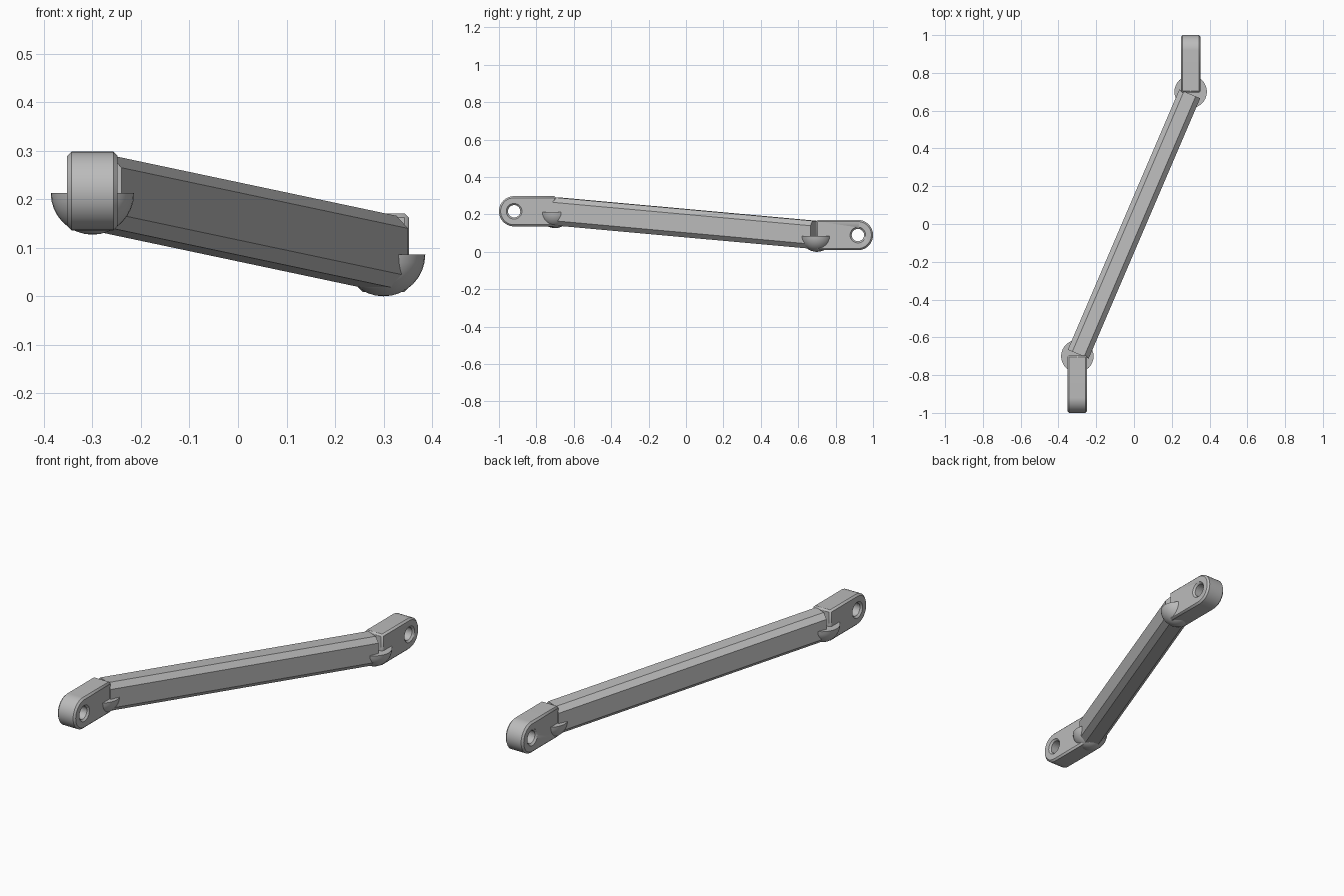
import bpy, bmesh, math
from mathutils import Vector, Matrix

if "Cube" in bpy.data.objects:
    bpy.data.objects.remove(bpy.data.objects["Cube"])

grey = bpy.data.materials.new("plain grey")
grey.use_nodes = True
colour = (0.5, 0.5, 0.5, 1)
grey.diffuse_color = colour
grey.node_tree.nodes["Principled BSDF"].inputs["Base Color"].default_value = colour

# Joint centres at either end of the bar
FRONT = Vector((-0.3, -0.7, 0.217))
BACK = Vector((0.3, 0.7, 0.09))


def add_object(name, bm):
    bmesh.ops.recalc_face_normals(bm, faces=bm.faces[:])
    mesh = bpy.data.meshes.new(name)
    bm.to_mesh(mesh)
    bm.free()
    mesh.materials.append(grey)
    obj = bpy.data.objects.new(name, mesh)
    bpy.context.collection.objects.link(obj)
    return obj


def smooth(obj):
    bpy.ops.object.select_all(action="DESELECT")
    obj.select_set(True)
    bpy.context.view_layer.objects.active = obj
    bpy.ops.object.shade_smooth_by_angle(angle=math.radians(30))


def prism(points, offset):
    bm = bmesh.new()
    face = bm.faces.new([bm.verts.new(p) for p in points])
    new = bmesh.ops.extrude_face_region(bm, geom=[face])["geom"]
    verts = [v for v in new if isinstance(v, bmesh.types.BMVert)]
    bmesh.ops.translate(bm, verts=verts, vec=offset)
    return bm


def lug(name, joint, side):
    """Flat eye with a rounded outer end, a cross hole and chamfered rims."""
    radius, half_width = 0.081, 0.052
    eye = joint + Vector((0, side * 0.219, 0))
    x = joint.x - half_width
    points = [Vector((x, joint.y - side * 0.005, eye.z + s * radius)) for s in (1, -1)]
    for i in range(33):
        a = -math.pi / 2 + math.pi * i / 32
        points.append(Vector((x, eye.y + side * radius * math.cos(a),
                              eye.z + radius * math.sin(a))))
    obj = add_object(name, prism(points, (2 * half_width, 0, 0)))

    # Cutter for the cross hole
    bm = bmesh.new()
    bmesh.ops.create_cone(bm, cap_ends=True, segments=32, radius1=0.033, radius2=0.033,
                          depth=0.3, matrix=Matrix.Translation(eye)
                          @ Matrix.Rotation(math.pi / 2, 4, "Y"))
    cutter = add_object(name + "_hole_cutter", bm)
    cutter.hide_render = True
    cutter.hide_set(True)
    hole = obj.modifiers.new("hole", "BOOLEAN")
    hole.operation, hole.solver, hole.object = "DIFFERENCE", "EXACT", cutter
    bevel = obj.modifiers.new("rim", "BEVEL")
    bevel.width, bevel.segments = 0.009, 1
    bevel.limit_method, bevel.angle_limit = "ANGLE", math.radians(60)
    smooth(obj)


def half_ball(name, joint):
    """Lower half of a ball with a flat top, under the joint."""
    bm = bmesh.new()
    bmesh.ops.create_uvsphere(bm, u_segments=32, v_segments=16, radius=0.086)
    cut = bmesh.ops.bisect_plane(bm, geom=bm.verts[:] + bm.edges[:] + bm.faces[:],
                                 plane_co=(0, 0, 0), plane_no=(0, 0, 1), clear_outer=True)
    rim = [g for g in cut["geom_cut"] if isinstance(g, bmesh.types.BMEdge)]
    bmesh.ops.contextual_create(bm, geom=rim)
    bmesh.ops.translate(bm, verts=bm.verts[:], vec=joint - Vector((0, 0, 0.004)))
    smooth(add_object(name, bm))


# Sloping bar with an eight-sided section
axis = BACK - FRONT
across = Vector((axis.y, -axis.x, 0)).normalized()
w, h, c = 0.06, 0.075, 0.026
section = [(w, h - c), (w - c, h), (c - w, h), (-w, h - c),
           (-w, c - h), (c - w, -h), (w - c, -h), (w, c - h)]
add_object("bar", prism([FRONT + axis * 0.008 + across * u + Vector((0, 0, v))
                         for u, v in section], axis * 0.984))

for end, joint, side in (("front", FRONT, -1), ("back", BACK, 1)):
    lug(end + "_lug", joint, side)
    half_ball(end + "_half_ball", joint)
